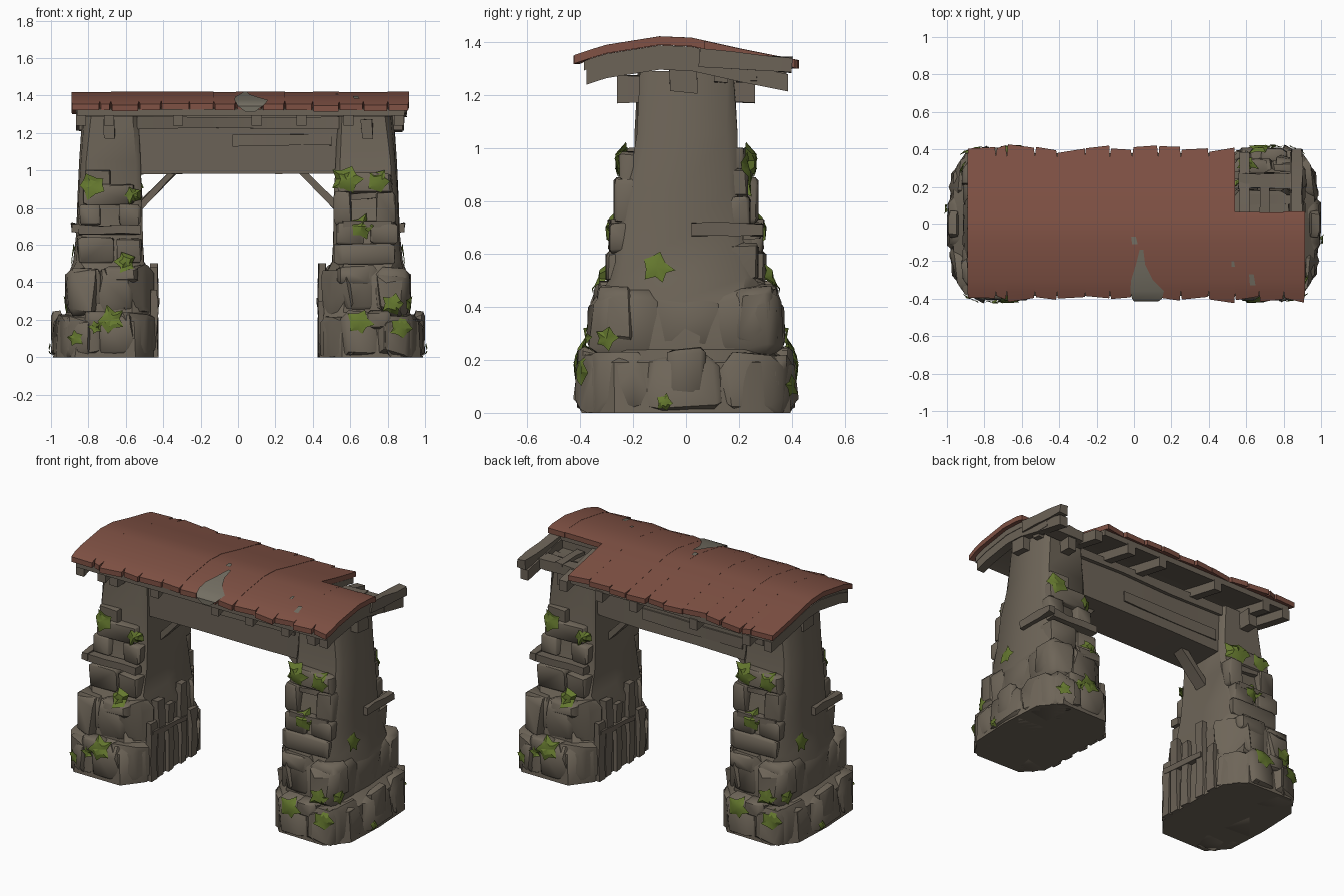
import bpy, bmesh, math, random
from mathutils import Vector
from mathutils.bvhtree import BVHTree

if "Cube" in bpy.data.objects:
    bpy.data.objects.remove(bpy.data.objects["Cube"])
random.seed(7)
R = random.uniform


def material(name, col):
    m = bpy.data.materials.new(name)
    m.diffuse_color = (*col, 1)
    m.use_nodes = True
    m.node_tree.nodes["Principled BSDF"].inputs["Base Color"].default_value = m.diffuse_color
    return m


STONE = material("weathered stone", (0.155, 0.130, 0.098))
WOOD = material("grey timber", (0.150, 0.125, 0.096))
RED = material("red roof", (0.215, 0.083, 0.058))
MOSS = material("moss green", (0.130, 0.190, 0.028))
BARE = material("bare roof patch", (0.175, 0.160, 0.125))


def finish(name, bm, mat, angle=35, turn=False):
    """Turn a bmesh into an object; optionally add a copy rotated 180 degrees."""
    bmesh.ops.recalc_face_normals(bm, faces=bm.faces)
    me = bpy.data.meshes.new(name)
    bm.to_mesh(me)
    me.materials.append(mat)
    ob = bpy.data.objects.new(name, me)
    bpy.context.collection.objects.link(ob)
    bpy.ops.object.select_all(action='DESELECT')
    ob.select_set(True)
    bpy.context.view_layer.objects.active = ob
    bpy.ops.object.shade_smooth_by_angle(angle=math.radians(angle))
    if turn:
        ob.name = "left_" + name
        twin = bpy.data.objects.new("right_" + name, me)
        twin.rotation_euler.z = math.pi
        bpy.context.collection.objects.link(twin)


def rock(bm, c, s, cut=0.42, jit=0.07):
    """Chunky chamfered boulder: hull of cut box corners."""
    pts = []
    for sx in (-1, 1):
        for sy in (-1, 1):
            for sz in (-1, 1):
                for k in range(3):
                    f = [1 - R(0.5, 1.4) * cut for _ in range(3)]
                    f[k] = 1 - R(0, 1) * jit * 2
                    p = [c[i] + v * f[i] * s[i] / 2 for i, v in enumerate((sx, sy, sz))]
                    p[2] = max(p[2], 0)
                    pts.append(bm.verts.new(p))
    res = bmesh.ops.convex_hull(bm, input=pts)
    bmesh.ops.delete(bm, geom=list({v for v in res["geom_interior"] if isinstance(v, bmesh.types.BMVert)}),
                     context='VERTS')


def loft(bm, rings):
    n = len(rings[0])
    for r, q in zip(rings, rings[1:]):
        for i in range(n):
            bm.faces.new((r[i], r[(i + 1) % n], q[(i + 1) % n], q[i]))
    bm.faces.new(rings[0][::-1])
    bm.faces.new(rings[-1])


def beam(bm, a, b, w, h, jit=0.006):
    """Slightly uneven timber between two points."""
    a, b = Vector(a), Vector(b)
    d = (b - a).normalized()
    side = d.cross(Vector((0, 0, 1)))
    side = side.normalized() if side.length > 0.01 else Vector((0, 1, 0))
    up = side.cross(d)
    loft(bm, [[bm.verts.new(a.lerp(b, t) + side * (u * w / 2 + R(-jit, jit)) + up * (v * h / 2 + R(-jit, jit)))
               for u, v in ((-1, -1), (1, -1), (1, 1), (-1, 1))] for t in (0, 0.35, 0.7, 1)])


# Pillar core: stacked chamfered outlines (z, x0, x1, y0, y1)
bm = bmesh.new()
rings = []
for z, x0, x1, y0, y1 in ((0, -.98, -.44, -.39, .39), (.19, -.96, -.45, -.385, .385), (.24, -.90, -.46, -.33, .33),
                          (.43, -.90, -.46, -.32, .33), (.51, -.87, -.50, -.25, .28), (.66, -.86, -.51, -.21, .26),
                          (.85, -.85, -.51, -.19, .22), (1.05, -.84, -.52, -.19, .18), (1.29, -.82, -.53, -.18, .17)):
    c = 0.11 if z < .5 else 0.03
    j = 0.006
    ym = (y0 + y1) / 2
    out = [(x0 + c, y0), (x1 - c, y0), (x1, y0 + c), (x1, ym), (x1, y1 - c), (x1 - c, y1),
           (x0 + c, y1), (x0, y1 - c), (x0 - .01, ym), (x0, y0 + c)]
    rings.append([bm.verts.new((x + R(-j, j), y + R(-j, j), z)) for x, y in out])
loft(bm, rings)

# Boulder tiers round the foot
for y in (-.27, 0, .27):
    rock(bm, (-.88, y, .11), (.24, .32, .24))
    rock(bm, (-.83, y * .85, .34), (.18, .29, .27))
for s in (-1, 1):
    for x in (-.84, -.66, -.54):
        rock(bm, (x, s * .31, R(.10, .13)), (.23, R(.19, .23), R(.22, .26)))
        rock(bm, (x * .98, s * .26, R(.33, .37)), (.21, R(.17, .2), R(.22, .27)))
    rock(bm, (-.75, s * .36, .2), (.15, .1, .1))
    rock(bm, (-.62, s * .30, .44), (.2, .1, .1))
rock(bm, (-.965, .0, .15), (.07, .15, .2))

# Rough courses on the front and back of the shaft
for s, z, x, w, h, y in ((-1, .57, -.76, .2, .15, .22), (-1, .57, -.58, .14, .14, .22), (-1, .76, -.79, .12, .12, .19),
                         (-1, .76, -.58, .12, .12, .19), (-1, .87, -.69, .3, .12, .18), (-1, .96, -.75, .15, .09, .17),
                         (1, .55, -.68, .34, .12, .25), (1, .66, -.6, .16, .12, .24), (1, .66, -.78, .15, .12, .24),
                         (1, .80, -.56, .1, .18, .22), (1, .80, -.79, .12, .18, .22), (1, .93, -.68, .31, .12, .2)):
    rock(bm, (x, s * y, z), (w, .11, h), .25)

# Round off the foot's corners
for v in bm.verts:
    if v.co.z < .5:
        k = 1 if v.co.z < .23 else .9
        q = abs(v.co.x + .715) / (.285 * k) + abs(v.co.y) / (.41 * k)
        if q > 1.58:
            v.co.x = -.715 + (v.co.x + .715) * 1.58 / q
            v.co.y *= 1.58 / q
bvh = BVHTree.FromBMesh(bm)
finish("stone_pillar", bm, STONE, 42, True)

# Boards, posts, brace and bracket fixed to the pillars
bm = bmesh.new()
beam(bm, (-.85, -.25, .68), (-.52, -.25, .68), .06, .045)
beam(bm, (-.87, -.29, .69), (-.87, -.02, .69), .04, .05)
beam(bm, (-.82, .26, .71), (-.56, .27, .71), .05, .03)
beam(bm, (-.76, .22, .87), (-.58, .22, .86), .05, .03)
for y, h in ((-.22, .36), (-.15, .48), (-.05, .42), (.08, .5), (.18, .3)):
    beam(bm, (-.45, y, 0), (-.45, y, h), .06, .04)
beam(bm, (-.44, -.24, .3), (-.44, .1, .27), .03, .03)
beam(bm, (-.525, 0, .81), (-.33, 0, 1.01), .08, .035, .004)
beam(bm, (-.69, -.26, 1.22), (-.69, .26, 1.22), .06, .1)
finish("pillar_boards", bm, WOOD, 30, True)

# Moss clumps laid on the pillar surface: (side, along, z, radius)
bm = bmesh.new()
for side, u, z, r in (("f", -.78, .92, .065), ("f", -.56, .87, .045), ("f", -.60, .51, .055), ("f", -.68, .20, .07),
                      ("f", -.87, .10, .04), ("f", -.76, .16, .035), ("b", -.58, .95, .075), ("b", -.75, .94, .06),
                      ("b", -.66, .70, .06), ("b", -.83, .28, .055), ("b", -.65, .19, .065), ("b", -.87, .16, .055),
                      ("o", .11, .55, .055), ("o", .08, .04, .03), ("o", .30, .28, .04)):
    d = Vector({"f": (0, 1, 0), "b": (0, -1, 0), "o": (1, 0, 0)}[side])
    t, b = Vector((abs(d.y), abs(d.x), 0)), Vector((0, 0, 1))
    o = Vector((-2, u, z)) if side == "o" else Vector((u, -2 * d.y, z))

    def drop(p, lift, most=9):
        h = bvh.ray_cast(p, d)
        return p + d * (min(h[3] if h[0] else 9, most) - lift)
    # stay near the most prominent surface point under the clump
    near = min(bvh.ray_cast(o + t * i * r * .5 + b * k * r * .5, d)[3] or 9 for i in (-1, 0, 1) for k in (-1, 0, 1))
    mid = bm.verts.new(drop(o, .014, near + .012))
    inner, rim = [], []
    for i in range(10):
        a = i * math.tau / 10 + R(-.2, .2)
        q = r * (R(1.0, 1.3) if i % 2 else R(.65, .85))
        w = t * math.cos(a) + b * math.sin(a)
        inner.append(bm.verts.new(drop(o + w * q * .55, .012, near + .015)))
        rim.append(bm.verts.new(drop(o + w * q, R(.004, .018), near + .04)))
    for i in range(10):
        k = (i + 1) % 10
        bm.faces.new((mid, inner[i], inner[k]))
        bm.faces.new((inner[i], rim[i], rim[k], inner[k]))
finish("moss", bm, MOSS, 25, True)

# Lintel between the pillars with raised planks
bm = bmesh.new()
beam(bm, (-.56, 0, 1.13), (.56, 0, 1.13), .28, .29, .008)
beam(bm, (-.54, 0, 1.255), (.54, 0, 1.255), .32, .06)
beam(bm, (-.03, -.143, 1.16), (.5, -.143, 1.165), .02, .06, .003)
beam(bm, (-.5, .143, 1.08), (.2, .143, 1.085), .02, .07, .003)
finish("lintel", bm, WOOD, 50)

# Roof curve across y
PROFILE = [(-.42, 1.345), (-.36, 1.37), (-.3, 1.388), (-.1, 1.42), (.02, 1.415), (.2, 1.375), (.36, 1.343), (.42, 1.33)]


def roof_z(y):
    for (a, za), (b, zb) in zip(PROFILE, PROFILE[1:]):
        if y <= b or b == .42:
            return za + (zb - za) * (y - a) / (b - a)


def sheet(bm, x0, x1, ya, yb, drop, thick, taper=0.0):
    """Strip following the roof curve, with optional tapered eave ends."""
    ys = [ya] + [p[0] for p in PROFILE if ya + .015 < p[0] < yb - .015] + [yb]
    rings = []
    for y in ys:
        t = taper if abs(y) > .365 else 0
        z = roof_z(y) - drop
        e = R(-.012, .012) if t else 0
        rings.append([bm.verts.new(p) for p in ((x0 + t, y + e, z - thick), (x1 - t, y - e, z - thick),
                                                (x1 - t, y - e, z), (x0 + t, y + e, z))])
    loft(bm, rings)


# Red roof strips, back right corner missing
bm = bmesh.new()
xs = [-.89, -.74, -.68, -.53, -.41, -.26, -.13, -.01, .13, .25, .40, .54, .67, .80, .915]
for a, b in zip(xs, xs[1:]):
    back = R(.385, .42) if a < .53 else R(.055, .075)
    front = .395 if a == -.01 else R(.385, .415)
    sheet(bm, a, b, -front, back, R(-.001, .001), .032, R(.002, .008))
finish("red_roof", bm, RED, 25)

# Bare patches on the front slope, the main one wrapping the eave
bm = bmesh.new()
for rows in (((-.414, .04, .09, -.035), (-.414, .0, .13, -.005), (-.40, -.01, .15, .008), (-.36, -.02, .16, .006),
              (-.30, -.015, .10, .005), (-.22, .01, .06, .006), (-.14, .03, .05, .006)),
             ((-.11, -.01, .02, .005), (-.07, -.015, .01, .005)),
             ((-.23, .52, .54, .005), (-.20, .52, .535, .005)),
             ((-.33, .62, .65, .005), (-.27, .615, .64, .005))):
    prev = None
    for y, x0, x1, up in rows:
        row = [bm.verts.new((x, y, roof_z(y) + up)) for x in (x0, x1)]
        if prev:
            bm.faces.new((prev[0], prev[1], row[1], row[0]))
        prev = row
finish("roof_patch", bm, BARE)

# Decking under the roof
bm = bmesh.new()
sheet(bm, -.86, .54, -.385, .38, .033, .035)
sheet(bm, .54, .89, -.385, .05, .033, .035)
finish("roof_decking", bm, WOOD, 25)

# Rafters, ridge beam and exposed corner timbers
bm = bmesh.new()
for x in (-.84, -.69, -.32, .10, .34, .59, .86):
    sheet(bm, x - .027, x + .027, -.375, .385, .06, .065)
beam(bm, (-.85, -.01, 1.29), (.88, -.01, 1.29), .10, .16)
beam(bm, (.56, .23, 1.28), (.89, .23, 1.28), .08, .06)
beam(bm, (.60, .13, 1.27), (.86, .13, 1.27), .05, .05)
beam(bm, (.87, .05, 1.34), (.87, .40, 1.31), .06, .06)
beam(bm, (.70, .05, 1.29), (.70, .27, 1.29), .05, .05)
finish("rafters", bm, WOOD, 30)
